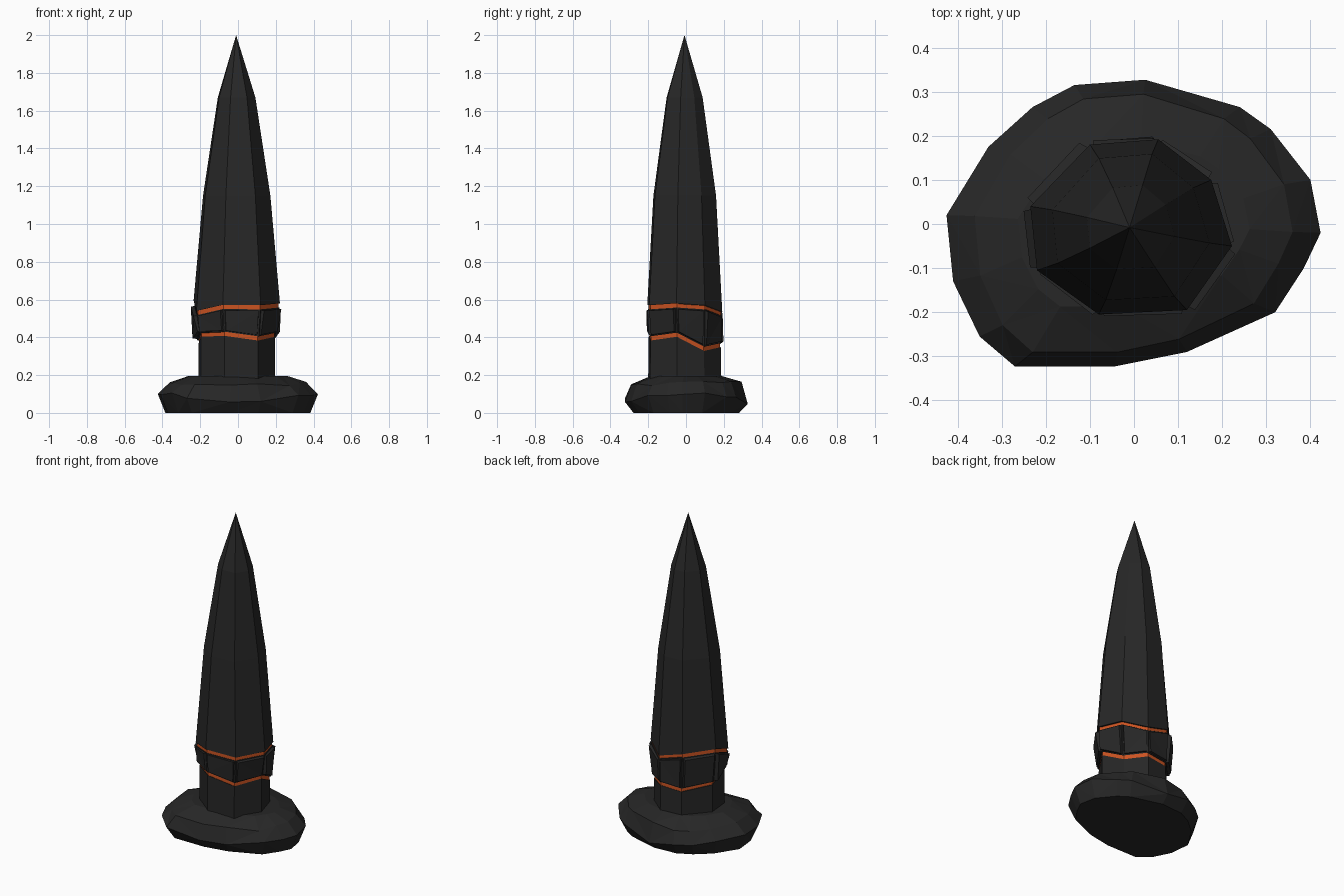
import bpy, bmesh, random
from mathutils import Vector

if "Cube" in bpy.data.objects:
    bpy.data.objects.remove(bpy.data.objects["Cube"])

random.seed(4)


def material(name, rgb):
    m = bpy.data.materials.new(name)
    m.diffuse_color = (*rgb, 1)
    m.use_nodes = True
    m.node_tree.nodes["Principled BSDF"].inputs["Base Color"].default_value = m.diffuse_color
    return m


BLACK = material("black_stone", (0.02, 0.02, 0.02))
ORANGE = material("glowing_orange", (0.62, 0.09, 0.016))


def loft(name, rings, mat, tip=None, split=False):
    """Skin a stack of equal closed rings, capped or drawn to a tip."""
    bm = bmesh.new()
    rows = [[bm.verts.new(p) for p in r] for r in rings]
    n = len(rows[0])
    for a, b in zip(rows, rows[1:]):
        for i in range(n):
            j = (i + 1) % n
            bm.faces.new((a[i], a[j], b[j], b[i]))
    bm.faces.new(rows[0][::-1])
    if tip:
        t = bm.verts.new(tip)
        for i in range(n):
            bm.faces.new((rows[-1][i], rows[-1][(i + 1) % n], t))
    else:
        bm.faces.new(rows[-1])
    if split:
        bmesh.ops.triangulate(bm, faces=[f for f in bm.faces if len(f.verts) == 4])
    bmesh.ops.recalc_face_normals(bm, faces=bm.faces)
    me = bpy.data.meshes.new(name)
    bm.to_mesh(me)
    bm.free()
    me.materials.append(mat)
    ob = bpy.data.objects.new(name, me)
    bpy.context.collection.objects.link(ob)
    return ob


# Shared eight-sided section and the two uneven crack lines around it
SECTION = [(-.08, -.205), (.12, -.195), (.222, -.05), (.175, .1),
           (.055, .192), (-.1, .18), (-.235, .04), (-.22, -.105)]
UPPER = [.572, .57, .58, .57, .535, .58, .595, .54]
LOWER = [.43, .405, .425, .35, .37, .36, .385, .425]
CX, CY = -.008, -.008


def ring(sx, sy, z, dz=0):
    zs = z if isinstance(z, list) else [z] * 8
    return [Vector((CX + (x - CX) * sx, CY + (y - CY) * sy, h + dz))
            for (x, y), h in zip(SECTION, zs)]


# Tall tapering spire
loft("spire", [ring(1, 1, UPPER), ring(.78, .835, 1.15), ring(.435, .48, 1.67)],
     BLACK, tip=(-.01, -.008, 2))

# Lower stem
loft("stem", [ring(.89, .98, .12), ring(.89, .96, LOWER, -.022)], BLACK)

# Glowing core seen through the cracks
loft("glowing_core", [ring(.87, .94, LOWER, -.04), ring(.88, .945, LOWER, .02),
                      ring(.96, .965, UPPER, -.04), ring(.97, .97, UPPER, .02)], ORANGE)

# Broken band between the cracks
low, high = ring(.92, .97, LOWER), ring(.985, .985, UPPER, -.022)
loft("broken_band", [low, high], BLACK, split=True)

# Jutting shards, one per side of the band
for i, push in enumerate([.016, .018, .02, .016, .012, .022, .022, .016]):
    j = (i + 1) % 8
    inner = [low[i], low[j], high[j], high[i]]
    mid = sum(inner, Vector()) / 4
    out = Vector((mid.x - CX, mid.y - CY, 0)).normalized()
    inner = [mid + (p - mid) * .96 for p in inner]
    outer = [mid + (p - mid) * .93 + out * push * random.uniform(.35, 1.2) for p in inner]
    loft(f"shard_{i + 1}", [[p - out * .02 for p in inner], outer], BLACK, split=True)

# Wide faceted base rock
OUTLINE = [(.025, .327), (-.135, .315), (-.23, .265), (-.33, .175), (-.425, .02),
           (-.41, -.13), (-.35, -.255), (-.27, -.323), (-.045, -.323), (.12, -.29),
           (.32, -.2), (.385, -.1), (.423, -.02), (.4, .1), (.31, .215), (.24, .265)]


def rock(sx, sy, z, wobble=0, slope=0):
    return [(x * sx, y * sy, z + slope * abs(x) + random.uniform(-wobble, wobble))
            for x, y in OUTLINE]


loft("base_rock", [rock(.905, .86, 0), rock(1, 1, .055, .012, .11),
                   rock(.85, .9, .155, .012), rock(.62, .58, .195)],
     BLACK, split=True)
